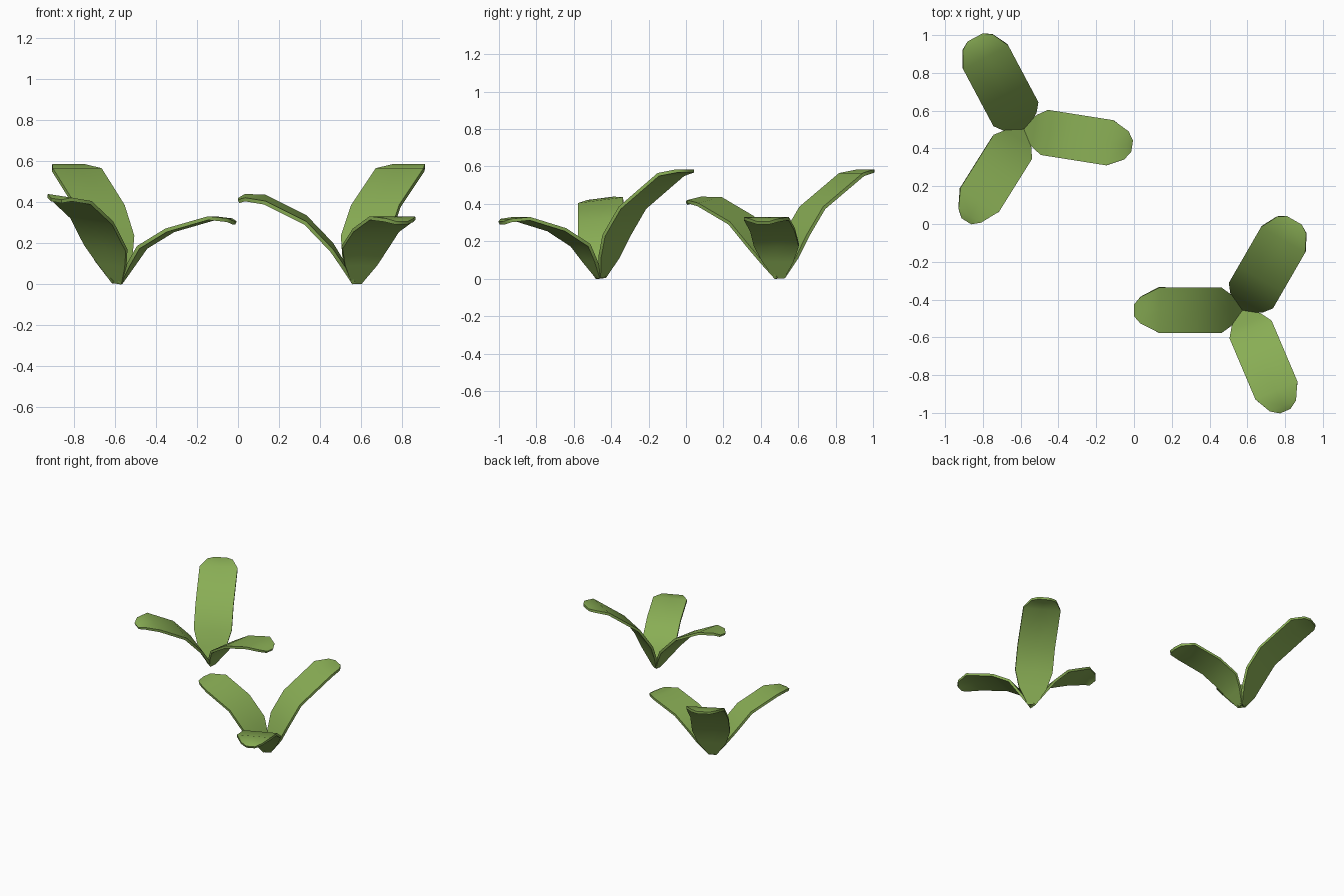
import bpy, bmesh, math
from mathutils import Vector

if "Cube" in bpy.data.objects:
    bpy.data.objects.remove(bpy.data.objects["Cube"])

green = bpy.data.materials.new("leaf green")
green.diffuse_color = (0.25, 0.42, 0.09, 1)
green.use_nodes = True
green.node_tree.nodes["Principled BSDF"].inputs["Base Color"].default_value = green.diffuse_color

# Leaf stations: distance from root, height, half width
TALL = [(0, .01, .028), (.045, .12, .1), (.09, .235, .135), (.19, .385, .135),
        (.43, .565, .135), (.52, .585, .09), (.55, .585, .045)]
MIDDLE = [(0, .01, .026), (.055, .10, .08), (.11, .185, .12), (.24, .32, .12),
          (.44, .42, .12), (.54, .43, .07), (.575, .415, .03)]
LOW = [(0, .01, .026), (.055, .10, .085), (.11, .185, .121), (.25, .27, .121),
       (.46, .33, .121), (.55, .32, .075), (.58, .305, .03)]


def leaf(name, stations, root, degrees, tilt=0.0):
    """Curved strip leaf, thickened below its upper surface."""
    a = math.radians(degrees)
    out = Vector((math.cos(a), math.sin(a), 0))
    side = Vector((-math.sin(a), math.cos(a), 0))
    bm = bmesh.new()
    rows = []
    for r, z, w in stations:
        rows.append([bm.verts.new(Vector((root[0], root[1], z)) + out * r + side * (w * s)
                                  - Vector((0, 0, tilt * w * s)))
                     for s in (-1, 0, 1)])
    for p, q in zip(rows, rows[1:]):
        for i in (0, 1):
            bm.faces.new((p[i], q[i], q[i + 1], p[i + 1]))
    bm.normal_update()
    mesh = bpy.data.meshes.new(name)
    bm.to_mesh(mesh)
    bm.free()
    mesh.materials.append(green)
    ob = bpy.data.objects.new(name, mesh)
    bpy.context.collection.objects.link(ob)
    mod = ob.modifiers.new("thickness", 'SOLIDIFY')
    mod.thickness = 0.018
    mod.offset = -1
    bpy.ops.object.select_all(action='DESELECT')
    ob.select_set(True)
    bpy.context.view_layer.objects.active = ob
    bpy.ops.object.modifier_apply(modifier=mod.name)
    bpy.ops.object.shade_smooth_by_angle(angle=math.radians(40))


# Two sprouts, the second turned by 58 degrees
for label, root, turn in (("right", (.574, -.457), 0), ("left", (-.583, .502), 58)):
    leaf(label + "_tall_leaf", TALL, root, 60 + turn)
    leaf(label + "_middle_leaf", MIDDLE, root, 180 + turn, 0.13)
    leaf(label + "_low_leaf", LOW, root, -67 + turn)
